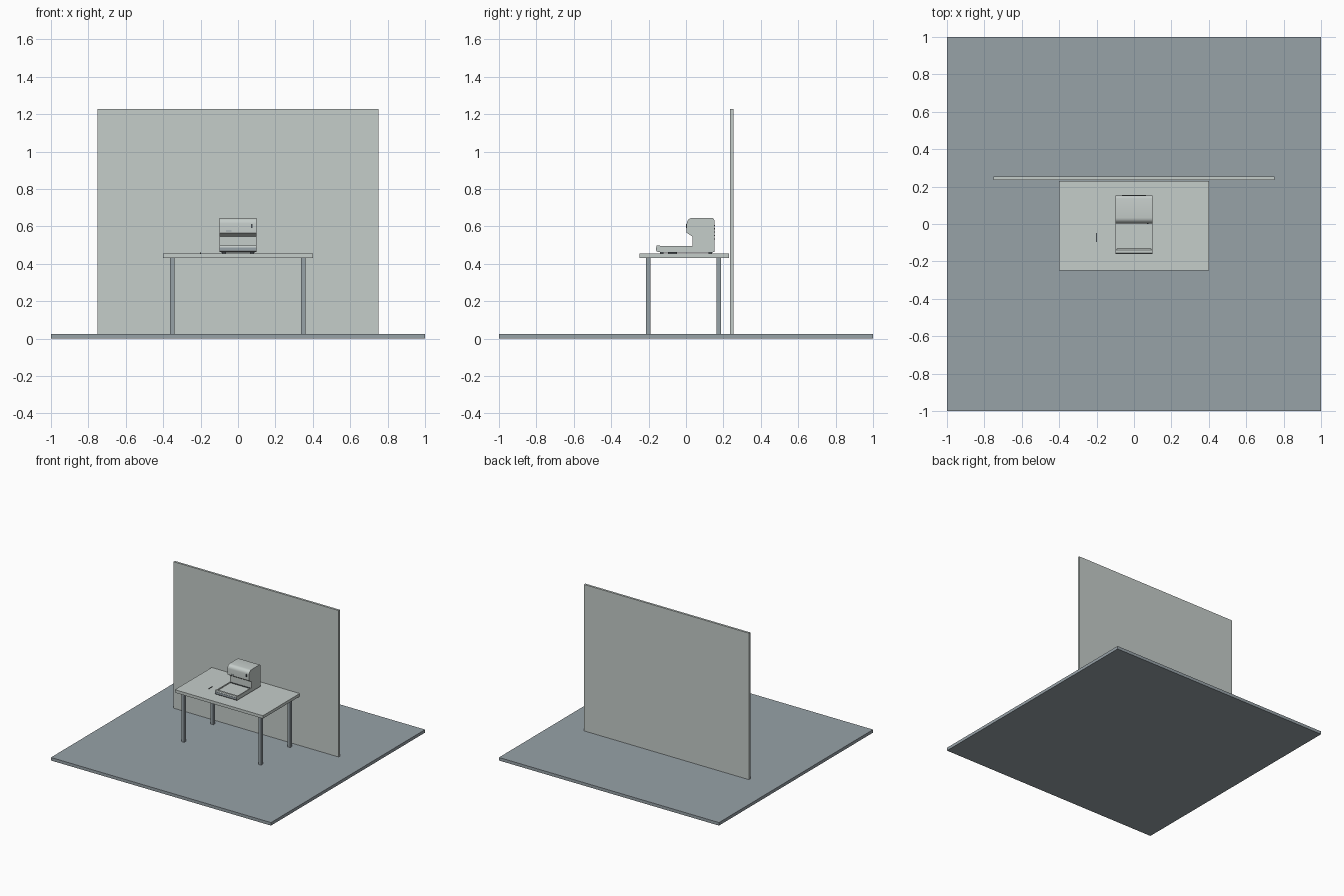
import bpy, bmesh, math

cube = bpy.data.objects.get("Cube")
if cube:
    bpy.data.objects.remove(cube, do_unlink=True)


def material(name, rgb):
    m = bpy.data.materials.new(name)
    m.use_nodes = True
    m.diffuse_color = (*rgb, 1)
    m.node_tree.nodes["Principled BSDF"].inputs["Base Color"].default_value = (*rgb, 1)
    return m


LIGHT = material("pale grey", (0.56, 0.61, 0.59))
SLATE = material("slate grey", (0.31, 0.36, 0.39))
DARK = material("dark grey", (0.06, 0.07, 0.08))


def finish(name, bm, mat):
    bmesh.ops.recalc_face_normals(bm, faces=bm.faces)
    me = bpy.data.meshes.new(name)
    bm.to_mesh(me)
    bm.free()
    me.materials.append(mat)
    ob = bpy.data.objects.new(name, me)
    bpy.context.collection.objects.link(ob)
    return ob


def box(name, x, y, z, mat):
    """Box from (min, max) pairs along each axis."""
    bm = bmesh.new()
    bmesh.ops.create_cube(bm, size=1)
    for v in bm.verts:
        v.co = [lo + (c + 0.5) * (hi - lo) for c, (lo, hi) in zip(v.co, (x, y, z))]
    return finish(name, bm, mat)


def extrude_profile(name, points, half_width, mat):
    """Side profile in y and z, extruded along x."""
    bm = bmesh.new()
    face = bm.faces.new([bm.verts.new((-half_width, y, z)) for y, z in points])
    new = bmesh.ops.extrude_face_region(bm, geom=[face])["geom"]
    verts = [g for g in new if isinstance(g, bmesh.types.BMVert)]
    bmesh.ops.translate(bm, verts=verts, vec=(2 * half_width, 0, 0))
    return finish(name, bm, mat)


def arc(cy, cz, r, start, end, steps=6):
    angles = [math.radians(start + (end - start) * i / steps) for i in range(steps + 1)]
    return [(cy + r * math.cos(a), cz + r * math.sin(a)) for a in angles]


# Room
box("floor", (-1, 1), (-1, 1), (0, 0.025), SLATE)
box("back_wall", (-0.75, 0.75), (0.235, 0.253), (0.025, 1.228), LIGHT)

# Table
box("table_top", (-0.4, 0.4), (-0.248, 0.23), (0.431, 0.455), LIGHT)
for side, x in (("right", -0.352), ("left", 0.348)):
    for end, y in (("front", -0.202), ("back", 0.176)):
        box(f"{end}_{side}_leg", (x - 0.012, x + 0.012), (y - 0.012, y + 0.012),
            (0.025, 0.431), SLATE)

# Machine body: low deck, column and overhanging rounded head
W = 0.098
profile = [(0.152, 0.463), (-0.152, 0.463), (-0.159, 0.469), (-0.159, 0.488),
           (0.035, 0.488), (0.035, 0.545), (0.004, 0.565)]
profile += arc(0.034, 0.615, 0.03, 180, 90)
profile += arc(0.137, 0.63, 0.015, 90, 0, 4)
body = extrude_profile("machine_body", profile, W, LIGHT)
bpy.context.view_layer.objects.active = body
body.select_set(True)
bpy.ops.object.shade_smooth_by_angle(angle=math.radians(25))

# Raised rim around the deck
lip = [(-0.159, 0.488), (-0.156, 0.498), (-0.14, 0.498), (-0.132, 0.488)]
extrude_profile("deck_front_lip", lip, W, LIGHT)
for side, s in (("right", -1), ("left", 1)):
    xs = sorted((s * W, s * (W - 0.008)))
    box(f"deck_{side}_rail", xs, (-0.135, 0.035), (0.488, 0.494), LIGHT)

# Deck trim
box("deck_front_panel", (-W, W), (-0.161, -0.159), (0.47, 0.488), SLATE)
box("deck_rear_seam", (-W + 0.008, W - 0.008), (0.03, 0.035), (0.488, 0.492), DARK)

# Underside and feet
box("underside", (-0.09, 0.09), (-0.14, 0.145), (0.459, 0.463), DARK)
for side, x in (("right", -0.075), ("left", 0.075)):
    for end, y in (("front", -0.13), ("back", 0.13)):
        box(f"{end}_{side}_foot", (x - 0.01, x + 0.01), (y - 0.01, y + 0.01),
            (0.455, 0.463), DARK)

# Head details
box("head_button", (0.07, 0.077), (0.0, 0.006), (0.592, 0.612), DARK)
box("head_label_strip", (-0.065, -0.035), (0.002, 0.006), (0.573, 0.577), SLATE)

# Rear vents
for i in range(5):
    z = 0.53 + i * 0.018
    box(f"rear_vent_{i + 1}", (-0.065, 0.065), (0.15, 0.154), (z, z + 0.006), DARK)

# Pen lying on the table
box("pen", (-0.203, -0.199), (-0.096, -0.048), (0.455, 0.459), DARK)
